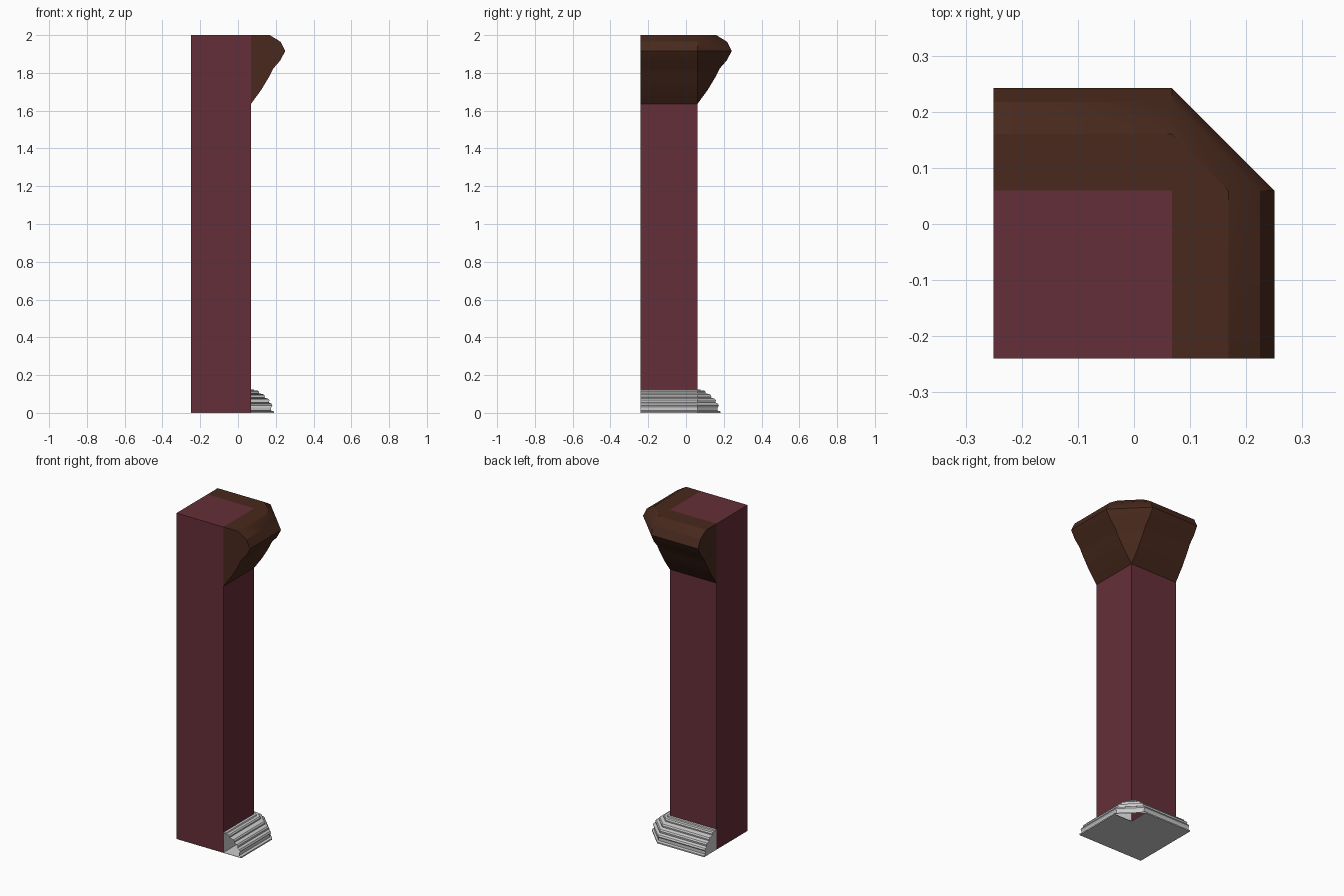
import bpy, bmesh, math

if "Cube" in bpy.data.objects:
    bpy.data.objects.remove(bpy.data.objects["Cube"])

X0, X1 = -0.25, 0.068      # column sides
Y0, Y1 = -0.24, 0.06


def make_object(name, bm, color=None):
    bmesh.ops.remove_doubles(bm, verts=bm.verts, dist=1e-5)
    bmesh.ops.recalc_face_normals(bm, faces=bm.faces)
    mesh = bpy.data.meshes.new(name)
    bm.to_mesh(mesh)
    bm.free()
    ob = bpy.data.objects.new(name, mesh)
    bpy.context.collection.objects.link(ob)
    if color:
        mat = bpy.data.materials.new(name + "_paint")
        mat.diffuse_color = (*color, 1)
        mat.use_nodes = True
        mat.node_tree.nodes["Principled BSDF"].inputs["Base Color"].default_value = mat.diffuse_color
        mesh.materials.append(mat)
    return ob


def sweep_moulding(bm, profile):
    """Run an (outset, height) profile along the back and right faces with a cut corner."""
    places = (
        lambda d: (X0, Y1 + d),
        lambda d: (X1, Y1 + d),
        lambda d: (X1 + d, Y1),
        lambda d: (X1 + d, Y0),
    )
    rows = [[bm.verts.new((*p(d), z)) for d, z in profile] for p in places]
    for a, b in zip(rows, rows[1:]):
        for i in range(len(profile) - 1):
            bm.faces.new((a[i], a[i + 1], b[i + 1], b[i]))
    return rows


# column shaft
bm = bmesh.new()
bmesh.ops.create_cube(bm, size=1)
for v in bm.verts:
    v.co = (X1 if v.co.x > 0 else X0,
            Y1 if v.co.y > 0 else Y0,
            2.0 if v.co.z > 0 else 0.003)
make_object("column_shaft", bm, (0.13, 0.028, 0.04))

# flared capital with flat top and closed ends
bm = bmesh.new()
capital = [(0, 1.635), (0.055, 1.71), (0.1, 1.785), (0.12, 1.825), (0.155, 1.865),
           (0.182, 1.915), (0.157, 1.965), (0.1, 2.0), (0, 2.0)]
rows = sweep_moulding(bm, capital)
for end in (rows[0], rows[-1]):
    bm.faces.new(end)
cap = make_object("capital", bm, (0.065, 0.022, 0.012))
bpy.context.view_layer.objects.active = cap
cap.select_set(True)
bpy.ops.object.shade_smooth_by_angle(angle=math.radians(30))

# stepped base moulding, closed on the left end and open at the front
bm = bmesh.new()
base = [(0, 0.125), (0.015, 0.125), (0.018, 0.119), (0.037, 0.119), (0.043, 0.112),
        (0.042, 0.104), (0.068, 0.098), (0.074, 0.09), (0.073, 0.081), (0.092, 0.075),
        (0.098, 0.067), (0.096, 0.055), (0.109, 0.048), (0.114, 0.038),
        (0.108, 0.028), (0.108, 0.012), (0.122, 0.008), (0.122, 0)]
rows = sweep_moulding(bm, base)
bm.faces.new(rows[0] + [bm.verts.new((X0, Y1, 0))])
make_object("base_moulding", bm)

# inner wall of the right-hand base run
bm = bmesh.new()
xw = X1 + 0.001
bm.faces.new([bm.verts.new(c) for c in
              ((xw, Y0, 0), (xw, Y1, 0), (xw, Y1, 0.124), (xw, Y0, 0.124))])
make_object("base_inner_wall", bm)

# floor plate, notched at the cut corner
bm = bmesh.new()
w = 0.122
outline = [(X0, Y0), (X1 + w, Y0), (X1 + w, Y1), (X1, Y1), (X1, Y1 + w), (X0, Y1 + w)]
face = bm.faces.new([bm.verts.new((x, y, 0)) for x, y in outline])
ext = bmesh.ops.extrude_face_region(bm, geom=[face], use_keep_orig=True)
for v in ext["geom"]:
    if isinstance(v, bmesh.types.BMVert):
        v.co.z += 0.002
make_object("base_plate", bm)
